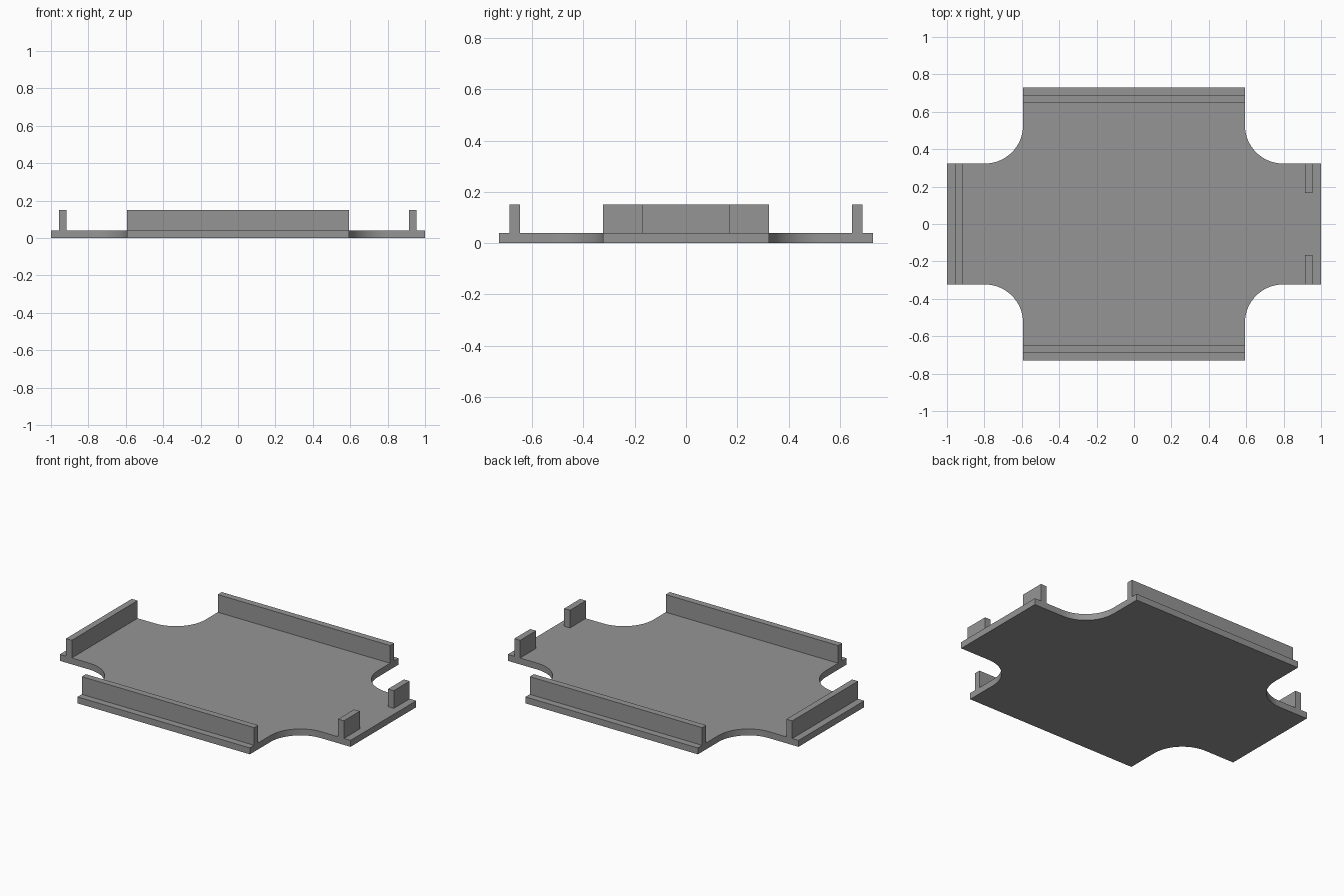
import bpy, bmesh, math

if "Cube" in bpy.data.objects:
    bpy.data.objects.remove(bpy.data.objects["Cube"])

grey = bpy.data.materials.new("mid grey")
grey.diffuse_color = (0.3, 0.3, 0.3, 1)
grey.use_nodes = True
grey.node_tree.nodes["Principled BSDF"].inputs["Base Color"].default_value = grey.diffuse_color

X, Y = 1.0, 0.73          # half extents of the plate
AX, AY = 0.593, 0.323     # half widths of the arms
R = 0.205                 # corner cove radius
T, TOP = 0.04, 0.15       # plate thickness, wall top


def finish(bm, name):
    bmesh.ops.recalc_face_normals(bm, faces=bm.faces)
    mesh = bpy.data.meshes.new(name)
    bm.to_mesh(mesh)
    bm.free()
    mesh.materials.append(grey)
    obj = bpy.data.objects.new(name, mesh)
    bpy.context.collection.objects.link(obj)
    return obj


def box(name, x0, x1, y0, y1, z0, z1):
    bm = bmesh.new()
    bmesh.ops.create_cube(bm, size=1)
    for v in bm.verts:
        v.co = ((x0 + x1) / 2 + v.co.x * (x1 - x0),
                (y0 + y1) / 2 + v.co.y * (y1 - y0),
                (z0 + z1) / 2 + v.co.z * (z1 - z0))
    return finish(bm, name)


# Base plate: cross outline with a concave quarter circle in each corner
quarter = [(X, AY)]
for i in range(17):
    a = math.radians(270 - 90 * i / 16)
    quarter.append((AX + R + R * math.cos(a), AY + R + R * math.sin(a)))
quarter.append((AX, Y))
outline = []
for sx, sy in ((1, 1), (-1, 1), (-1, -1), (1, -1)):
    pts = [(sx * x, sy * y) for x, y in quarter]
    outline += pts if sx * sy > 0 else pts[::-1]

bm = bmesh.new()
face = bm.faces.new([bm.verts.new((x, y, 0)) for x, y in outline])
ext = bmesh.ops.extrude_face_region(bm, geom=[face], use_keep_orig=True)
for g in ext["geom"]:
    if isinstance(g, bmesh.types.BMVert):
        g.co.z = T
plate = finish(bm, "base_plate")
bpy.context.view_layer.objects.active = plate
plate.select_set(True)
bpy.ops.object.shade_smooth_by_angle(angle=math.radians(30))

# Long walls along the front and back arms
box("front_wall", -AX, AX, -0.688, -0.648, T, TOP)
box("back_wall", -AX, AX, 0.648, 0.688, T, TOP)

# Wall across the left arm
box("left_wall", -0.957, -0.917, -AY, AY, T, TOP)

# Two short tabs at the corners of the right arm
box("right_front_tab", 0.915, 0.955, -AY, -0.167, T, TOP)
box("right_back_tab", 0.915, 0.955, 0.167, AY, T, TOP)
